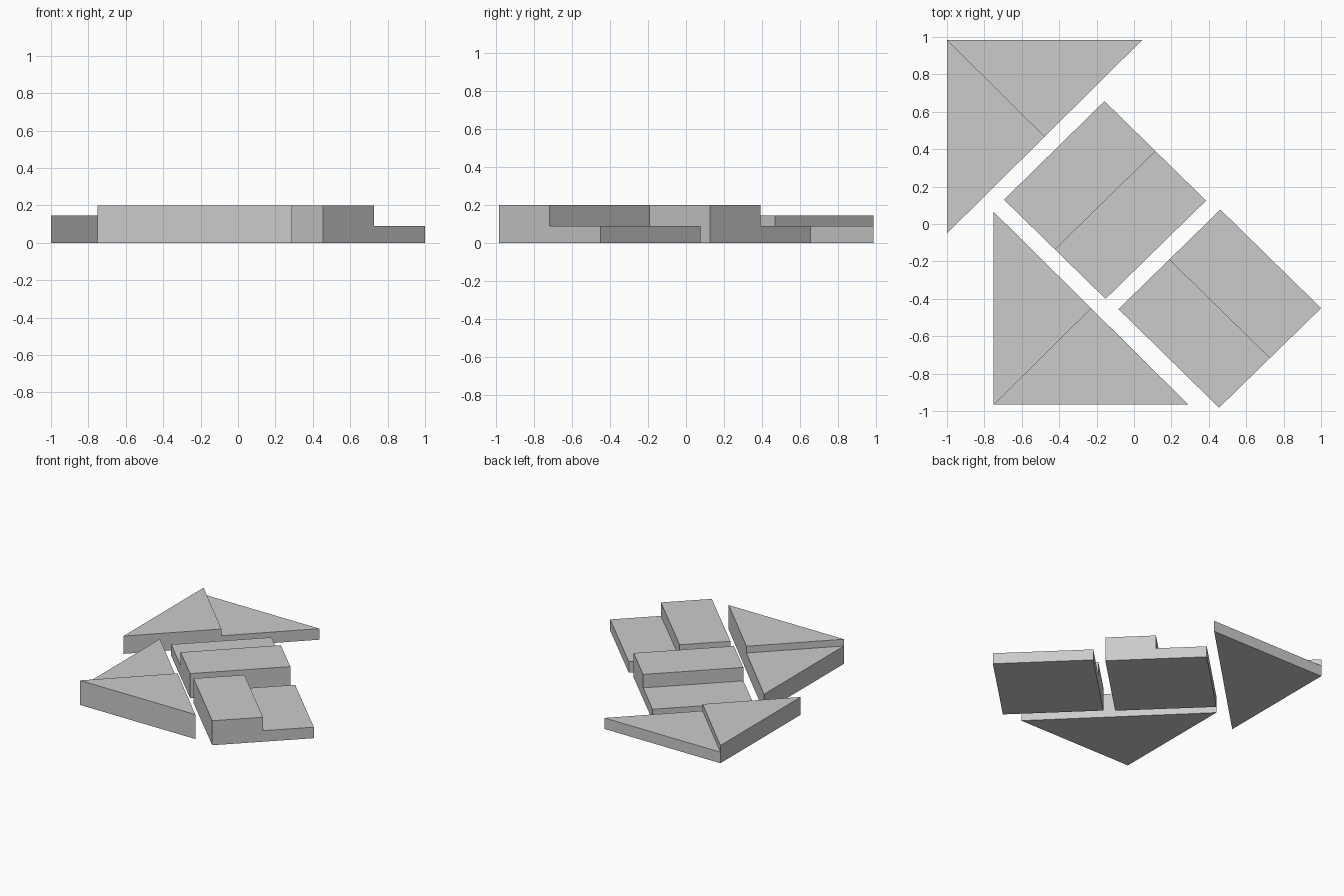
import bpy, bmesh

if "Cube" in bpy.data.objects:
    bpy.data.objects.remove(bpy.data.objects["Cube"])

grey = bpy.data.materials.new("plain grey")
grey.diffuse_color = (0.6, 0.6, 0.6, 1)
grey.use_nodes = True
grey.node_tree.nodes["Principled BSDF"].inputs["Base Color"].default_value = grey.diffuse_color


def mid(a, b):
    return ((a[0] + b[0]) / 2, (a[1] + b[1]) / 2)


def slab(name, outline, height):
    """Flat block: a counter-clockwise outline raised from the ground."""
    bm = bmesh.new()
    base = bm.faces.new([bm.verts.new((x, y, 0)) for x, y in outline])
    top = bmesh.ops.extrude_face_region(bm, geom=[base], use_keep_orig=True)
    for v in top["geom"]:
        if isinstance(v, bmesh.types.BMVert):
            v.co.z = height
    bmesh.ops.recalc_face_normals(bm, faces=bm.faces)
    mesh = bpy.data.meshes.new(name)
    bm.to_mesh(mesh)
    bm.free()
    mesh.materials.append(grey)
    obj = bpy.data.objects.new(name, mesh)
    bpy.context.collection.objects.link(obj)


def stepped_triangle(name, corner, a, b, height_a, height_b):
    """Right triangle split from its corner, each half at its own height."""
    m = mid(a, b)
    slab(name + "_first_half", [corner, a, m], height_a)
    slab(name + "_second_half", [corner, m, b], height_b)


def stepped_square(name, a, b, c, d, height_ab, height_cd):
    """Square split across the middle, parallel to side a-b."""
    p, q = mid(b, c), mid(d, a)
    slab(name + "_high_half", [a, b, p, q], height_ab)
    slab(name + "_low_half", [q, p, c, d], height_cd)


LOW, MIDDLE, HIGH = 0.09, 0.145, 0.2

# Triangular blocks on the left
stepped_triangle("back_triangle", (-1, 0.985), (-1, -0.05), (0.045, 0.985), MIDDLE, LOW)
stepped_triangle("front_triangle", (-0.75, -0.965), (0.29, -0.965), (-0.75, 0.065), HIGH, MIDDLE)

# Square blocks on the right
stepped_square("middle_square", (-0.152, -0.4), (0.385, 0.125), (-0.158, 0.657), (-0.695, 0.13), HIGH, LOW)
stepped_square("right_square", (-0.083, -0.455), (0.455, -0.982), (1, -0.45), (0.462, 0.077), HIGH, LOW)
